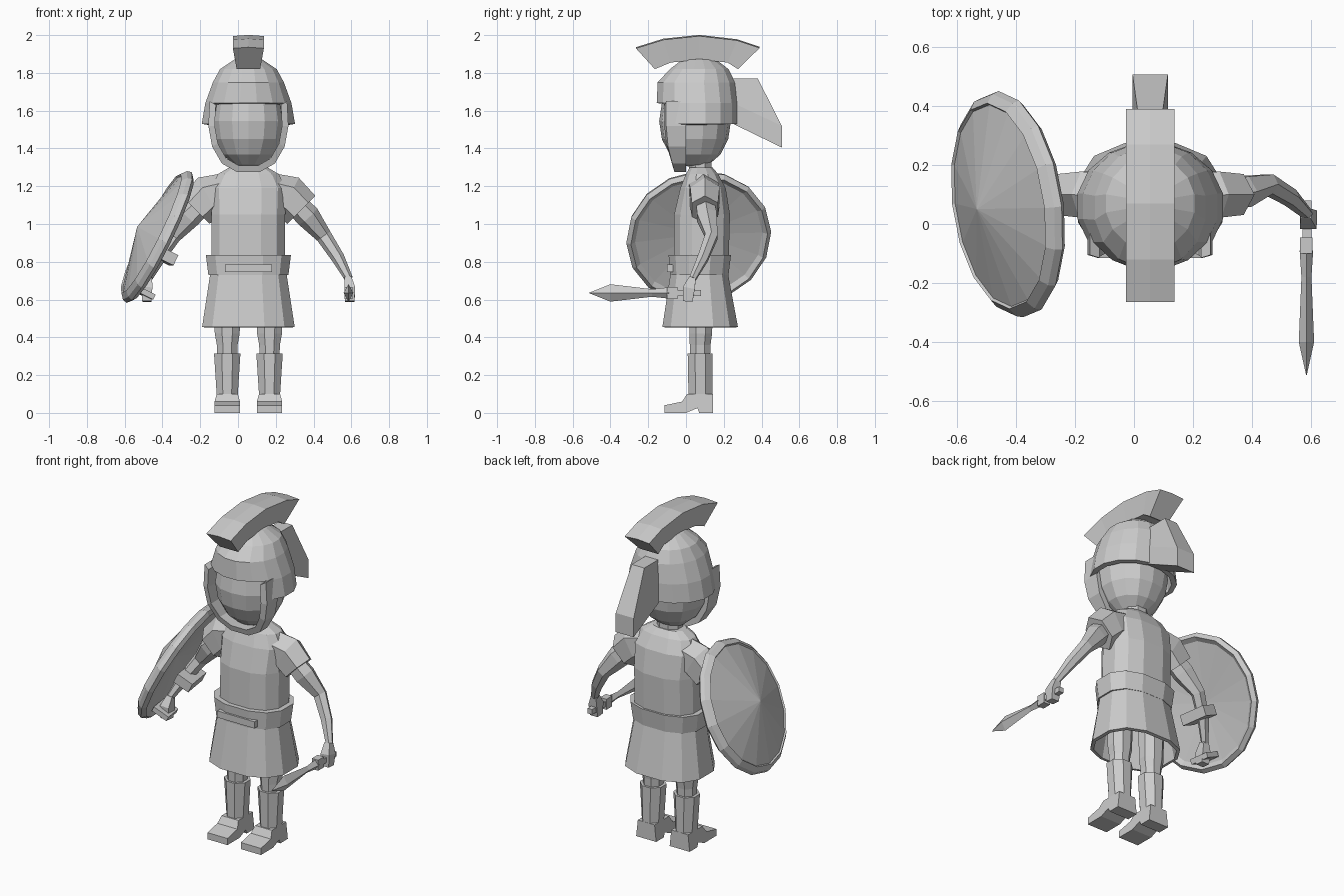
import bpy, bmesh, math
from mathutils import Vector

if "Cube" in bpy.data.objects:
    bpy.data.objects.remove(bpy.data.objects["Cube"])

CX = 0.055                      # body centre line in x
grey = bpy.data.materials.new("plain_grey")
grey.diffuse_color = (0.6, 0.6, 0.6, 1)
grey.use_nodes = True
grey.node_tree.nodes["Principled BSDF"].inputs["Base Color"].default_value = grey.diffuse_color


def loft(name, rings, caps=True, keep=None, thick=0, closed=False):
    """Skin a list of equally long point rings."""
    bm = bmesh.new()
    vs = [[bm.verts.new(p) for p in r] for r in rings]
    n = len(vs[0])
    pairs = list(zip(vs, vs[1:])) + ([(vs[-1], vs[0])] if closed else [])
    for a, b in pairs:
        for i in range(n):
            j = (i + 1) % n
            bm.faces.new((a[i], a[j], b[j], b[i]))
    if caps:
        bm.faces.new(vs[0][::-1])
        bm.faces.new(vs[-1])
    bmesh.ops.remove_doubles(bm, verts=bm.verts, dist=1e-4)
    if keep:
        gone = [f for f in bm.faces if not keep(f.calc_center_median())]
        bmesh.ops.delete(bm, geom=gone, context='FACES')
    bmesh.ops.recalc_face_normals(bm, faces=bm.faces)
    me = bpy.data.meshes.new(name)
    bm.to_mesh(me)
    bm.free()
    me.materials.append(grey)
    ob = bpy.data.objects.new(name, me)
    bpy.context.collection.objects.link(ob)
    if thick:
        m = ob.modifiers.new("thickness", 'SOLIDIFY')
        m.thickness = thick
        m.offset = -1
    return ob


def ring(z, rx, cy, ry, n=12, x=CX, p=1.0):
    """Horizontal ellipse; p < 1 makes it squarer."""
    pts = []
    for i in range(n):
        a = 2 * math.pi * (i + 0.5) / n
        c, s = math.cos(a), math.sin(a)
        k = 1 / math.cos(math.pi / n)
        pts.append((x + rx * math.copysign(min(1, abs(c) * k) ** p, c),
                    cy + ry * math.copysign(min(1, abs(s) * k) ** p, s), z))
    return pts


def limb(name, secs, n=6, ref=(0, 1, 0), off=0.5, s=1):
    """Tube through sections (x, y, z, radius along ref, other radius)."""
    c = [Vector((CX + s * (q[0] - CX), q[1], q[2])) for q in secs]
    rings = []
    for i, q in enumerate(secs):
        d = (c[min(i + 1, len(c) - 1)] - c[max(i - 1, 0)]).normalized()
        v = Vector(ref)
        v = (v - d * v.dot(d)).normalized()
        u = d.cross(v)
        angs = [2 * math.pi * (k + off) / n for k in range(n)]
        rings.append([c[i] + v * q[3] * math.cos(a) + u * q[4] * math.sin(a) for a in angs])
    return loft(name, rings)


# Torso, neck, belt and hollow skirt
P = 0.8
loft("tunic", [ring(.78, .195, .08, .145, p=P), ring(1.05, .195, .085, .148, p=P),
               ring(1.19, .2, .09, .12, p=P), ring(1.265, .16, .085, .085, p=P),
               ring(1.3, .1, .08, .06, p=P)])
loft("neck", [ring(1.25, .07, .075, .06, 8), ring(1.36, .07, .075, .06, 8)])
loft("belt", [ring(.73, .212, .07, .155, p=P), ring(.835, .225, .073, .165, p=P)])
loft("skirt", [ring(.455, .245, .075, .2, p=P), ring(.75, .2, .07, .15, p=P)],
     caps=False, thick=.02)
loft("belt_plate", [[(x, y, z) for x, z in ((-.07, .745), (.18, .745), (.18, .785), (-.07, .785))]
                    for y in (-.1, -.07)])

# Head
head = []
for i in range(9):
    t = math.pi * i / 8
    r = max(math.sin(t), .001)
    head.append(ring(1.545 - .25 * math.cos(t), .195 * r, .048, .19 * r, 14))
loft("head", head)

# Helmet dome: lowest band is cut away in front of the face
loft("helmet", [ring(1.53, .247, .06, .215, 16), ring(1.64, .228, .06, .215, 16),
                ring(1.75, .188, .055, .205, 16), ring(1.82, .15, .07, .155, 16),
                ring(1.87, .075, .07, .09, 16), ring(1.885, .001, .07, .001, 16)],
     caps=False, thick=.03, keep=lambda c: c.z > 1.62 or c.y > -.03)

# Cheek guard: U-shaped band around the face
half = [(.205, 1.65), (.212, 1.52), (.192, 1.41), (.14, 1.32), (.06, 1.275)]
path = half + [(-x, z) for x, z in reversed(half)]
guard = []
for x, z in path:
    xi, zi = x * .84, 1.52 + (z - 1.52) * .86
    yf = -.115 + max(0, 1.45 - z) * .25
    guard.append([(CX + x, yf + .01, z), (CX + x, 0, z), (CX + xi, 0, zi), (CX + xi, yf, zi)])
loft("cheek_guard", guard)

# Crest: stations of inner y, z and outer y, z
crest = []
for yi, zi, yo, zo in ((-.165, 1.82, -.265, 1.93), (-.08, 1.855, -.12, 1.975),
                       (.07, 1.87, .07, 1.995), (.22, 1.855, .27, 1.972),
                       (.275, 1.82, .39, 1.932)):
    crest.append([(CX - .062, yi, zi), (CX + .062, yi, zi), (CX + .082, yo, zo),
                  (CX, yo, zo + .006), (CX - .082, yo, zo)])
loft("helmet_crest", crest)

# Tail behind the helmet
tail = []
for ya, za, yb, zb, w in ((.2, 1.77, .38, 1.77, .042), (.23, 1.65, .507, 1.52, .06),
                          (.25, 1.53, .507, 1.405, .06)):
    tail.append([(CX - w, ya, za), (CX + w, ya, za), (CX + w, yb, zb), (CX - w, yb, zb)])
loft("helmet_tail", tail)

# Paired limbs
foot = [(.142, 0), (.07, 0), (.06, .025), (0, 0), (-.115, 0), (-.115, .04),
        (-.02, .06), (.005, .1), (.142, .1)]
for s, side in ((1, "left"), (-1, "right")):
    limb(side + "_sleeve", [(.15, .09, 1.18, .09, .095), (.265, .1, 1.145, .09, .115),
                            (.335, .1, 1.075, .08, .105)], s=s)
    limb(side + "_arm", [(.3, .1, 1.11, .055, .06), (.37, .11, 1.04, .06, .065),
                         (.455, .135, .935, .038, .042), (.53, .09, .82, .032, .035),
                         (.587, .035, .71, .02, .022)], s=s)
    limb(side + "_hand", [(.583, .035, .715, .025, .025), (.592, .015, .66, .045, .04),
                          (.592, .01, .59, .035, .035)], n=4, s=s)
    lx = CX + s * .112
    loft(side + "_leg", [ring(.28, .052, .075, .052, 8, lx), ring(.36, .055, .075, .055, 8, lx),
                         ring(.42, .066, .078, .06, 8, lx), ring(.62, .07, .08, .065, 8, lx)])
    loft(side + "_boot", [ring(.05, .055, .077, .064, 8, lx), ring(.1, .056, .077, .064, 8, lx),
                          ring(.315, .07, .075, .066, 8, lx)])
    loft(side + "_foot", [[(lx + t * (.067 if z < .08 else .056), y, z) for y, z in foot]
                          for t in (-1, 1)])

# Sword: diamond blade, square guard and grip
Z = .635
limb("sword_blade", [(.585, -.513, Z, .001, .001), (.585, -.4, Z, .046, .026),
                     (.585, -.18, Z, .02, .017), (.585, -.09, Z, .03, .023)],
     n=4, ref=(0, 0, 1), off=0)
limb("sword_guard", [(.585, -.1, Z, .045, .03), (.585, -.045, Z, .045, .03)], n=4, ref=(0, 0, 1))
limb("sword_grip", [(.587, -.05, Z, .022, .022), (.587, .08, Z, .022, .022)], n=4, ref=(0, 0, 1))

# Shield: turned profile (radius, height) about its outward axis
axis = Vector((-.89, -.13, .44)).normalized()
centre = Vector((-.4, .07, .92))
across = axis.orthogonal().normalized()
up = axis.cross(across)
rings = []
for r, h in ((.001, .06), (.34, .02), (.365, 0), (.387, .02), (.38, .045),
             (.352, .068), (.345, .06), (.001, .15)):
    angs = [2 * math.pi * k / 16 for k in range(16)]
    rings.append([centre + axis * h + (across * math.cos(a) + up * math.sin(a)) * r for a in angs])
loft("shield", rings)

# Forearm strap and hand grip behind the shield
for name, p, w, d in (("shield_strap", (-.385, .09, .83), .085, .05),
                      ("shield_grip", (-.495, .01, .635), .06, .025)):
    v = Vector((-.14, .98, 0)).normalized()
    u = v.cross(axis)
    mid = Vector(p)
    loft(name, [[mid + v * t * w + axis * a * .05 + u * b * d * .6
                 for a, b in ((-1, -1), (1, -1), (1, 1), (-1, 1))] for t in (-1, 1)])
